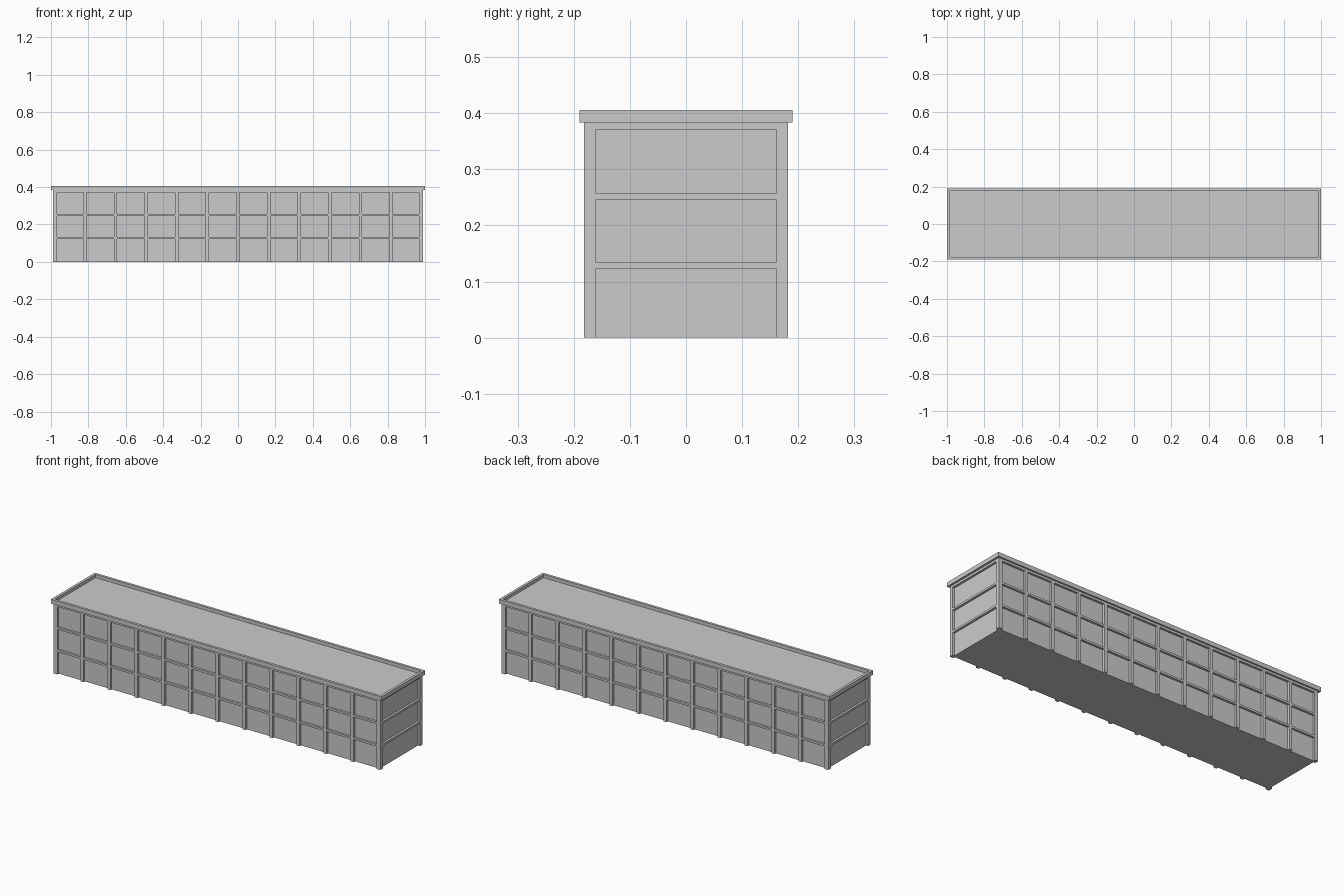
import bpy, bmesh

if "Cube" in bpy.data.objects:
    bpy.data.objects.remove(bpy.data.objects["Cube"])

HX, HY = 0.989, 0.182        # half size over the posts
DEPTH = 0.012                # panel recess
CORNER = 0.022               # corner post width
POST = 0.018                 # intermediate post width
RIM_Z, TOP = 0.383, 0.406
BAYS = 12
RAILS = [(0.123, 0.134), (0.246, 0.257), (0.371, RIM_Z)]


def add_box(bm, x0, x1, y0, y1, z0, z1):
    verts = bmesh.ops.create_cube(bm, size=1)["verts"]
    for v in verts:
        v.co.x = x1 if v.co.x > 0 else x0
        v.co.y = y1 if v.co.y > 0 else y0
        v.co.z = z1 if v.co.z > 0 else z0


def make_object(name, bm):
    mesh = bpy.data.meshes.new(name)
    bmesh.ops.recalc_face_normals(bm, faces=bm.faces[:])
    bm.to_mesh(mesh)
    bm.free()
    obj = bpy.data.objects.new(name, mesh)
    bpy.context.collection.objects.link(obj)
    return obj


# Solid core carrying the recessed panels
bm = bmesh.new()
add_box(bm, -HX + DEPTH, HX - DEPTH, -HY + DEPTH, HY - DEPTH, 0, RIM_Z)
make_object("panel_core", bm)

# Corner posts
bm = bmesh.new()
for sx in (-1, 1):
    for sy in (-1, 1):
        xs = sorted((sx * HX, sx * (HX - CORNER)))
        ys = sorted((sy * HY, sy * (HY - CORNER)))
        add_box(bm, *xs, *ys, 0, RIM_Z)
make_object("corner_posts", bm)

# Intermediate posts on the long sides
step = 2 * 0.982 / BAYS
centres = [(i - BAYS / 2) * step for i in range(1, BAYS)]
bm = bmesh.new()
for sy in (-1, 1):
    ys = sorted((sy * HY, sy * (HY - DEPTH)))
    for x in centres:
        add_box(bm, x - POST / 2, x + POST / 2, *ys, 0, RIM_Z)
make_object("side_posts", bm)

# Rails between posts on the long sides
starts = [-HX + CORNER] + [x + POST / 2 for x in centres]
ends = [x - POST / 2 for x in centres] + [HX - CORNER]
bm = bmesh.new()
for z0, z1 in RAILS:
    for sy in (-1, 1):
        ys = sorted((sy * HY, sy * (HY - DEPTH)))
        for x0, x1 in zip(starts, ends):
            add_box(bm, x0, x1, *ys, z0, z1)
make_object("side_rails", bm)

# Rails on the two ends
bm = bmesh.new()
for z0, z1 in RAILS:
    for sx in (-1, 1):
        xs = sorted((sx * HX, sx * (HX - DEPTH)))
        add_box(bm, *xs, -HY + CORNER, HY - CORNER, z0, z1)
make_object("end_rails", bm)

# Overhanging top rim with sunken lid
bm = bmesh.new()
add_box(bm, -1, 1, -0.19, 0.19, RIM_Z, TOP)
bm.normal_update()
lid = max(bm.faces, key=lambda f: f.calc_center_median().z)
bmesh.ops.inset_region(bm, faces=[lid], thickness=0.02)
inner = bmesh.ops.extrude_discrete_faces(bm, faces=[lid])["faces"][0]
bmesh.ops.translate(bm, verts=inner.verts[:], vec=(0, 0, -0.018))
make_object("top_rim", bm)
